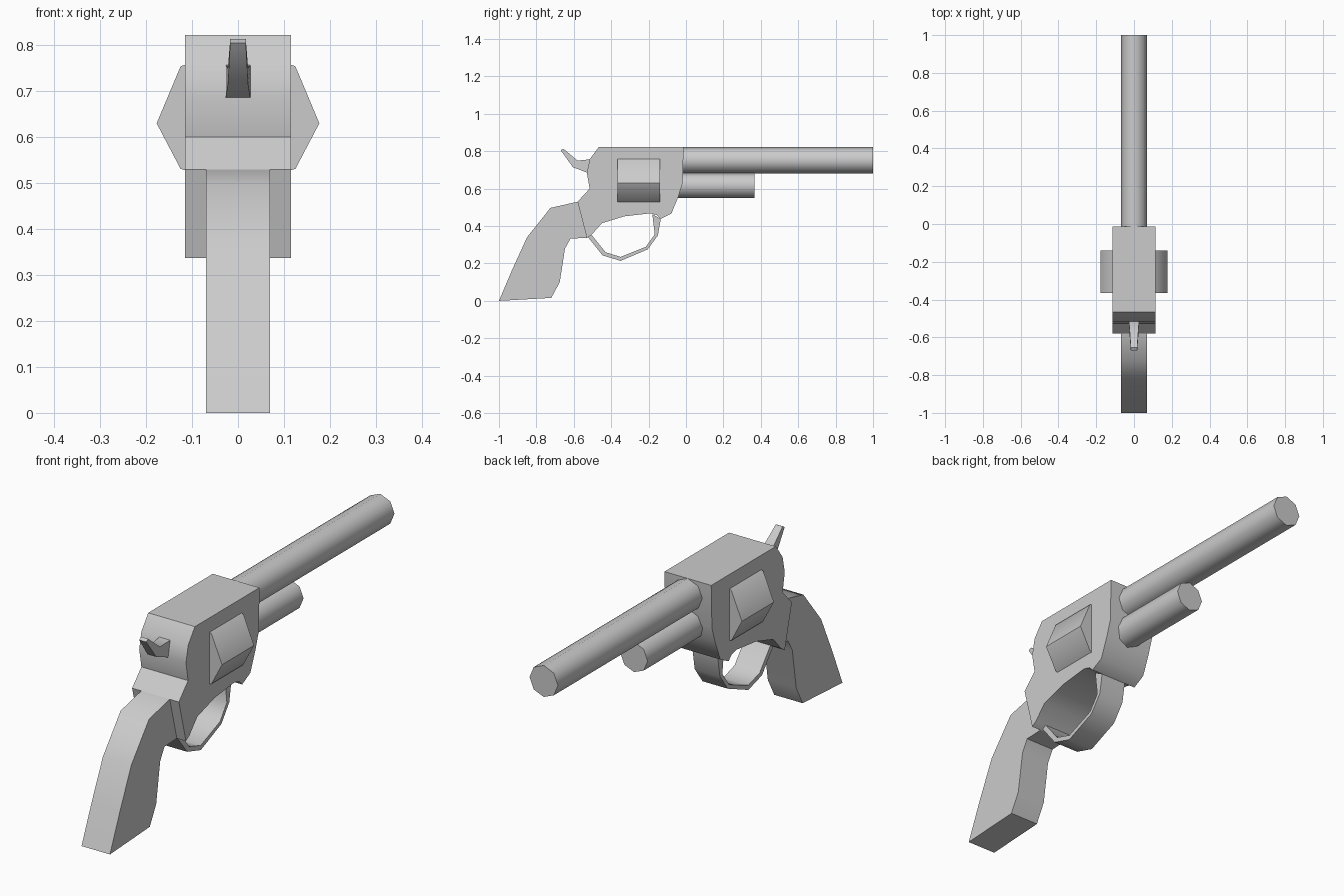
import bpy, bmesh, math

if "Cube" in bpy.data.objects:
    bpy.data.objects.remove(bpy.data.objects["Cube"])


def finish(bm, name):
    bmesh.ops.recalc_face_normals(bm, faces=bm.faces)
    mesh = bpy.data.meshes.new(name)
    bm.to_mesh(mesh)
    bm.free()
    obj = bpy.data.objects.new(name, mesh)
    bpy.context.collection.objects.link(obj)
    bpy.ops.object.select_all(action='DESELECT')
    obj.select_set(True)
    bpy.context.view_layer.objects.active = obj
    bpy.ops.object.shade_smooth_by_angle(angle=math.radians(50))
    return obj


def side_profile(name, points, half_widths):
    """Extrude a (y, z) outline symmetrically across x."""
    if isinstance(half_widths, float):
        half_widths = [half_widths] * len(points)
    bm = bmesh.new()
    left, right = ([bm.verts.new((s * w, y, z)) for (y, z), w in zip(points, half_widths)]
                   for s in (-1, 1))
    bm.faces.new(left)
    bm.faces.new(right)
    n = len(points)
    for i in range(n):
        j = (i + 1) % n
        bm.faces.new((left[i], left[j], right[j], right[i]))
    return finish(bm, name)


def prism(name, section, y0, y1):
    """Run an (x, z) cross-section along y."""
    bm = bmesh.new()
    a, b = ([bm.verts.new((x, y, z)) for x, z in section] for y in (y0, y1))
    bm.faces.new(a)
    bm.faces.new(b)
    n = len(section)
    for i in range(n):
        j = (i + 1) % n
        bm.faces.new((a[i], a[j], b[j], b[i]))
    return finish(bm, name)


def octagon(r, z):
    return [(r * math.cos(i * math.pi / 4), z + r * math.sin(i * math.pi / 4)) for i in range(8)]


# Frame
side_profile("frame", [
    (-.467, .822), (-.013, .822), (-.018, .63), (-.04, .56), (-.077, .468), (-.135, .438),
    (-.155, .458), (-.19, .468), (-.33, .452), (-.45, .415), (-.505, .353), (-.53, .337),
    (-.58, .53), (-.515, .60), (-.53, .684), (-.515, .757)], .115)

# Grip
side_profile("grip", [
    (-1, 0), (-.93, .165), (-.85, .34), (-.725, .497), (-.58, .53), (-.53, .337),
    (-.617, .333), (-.647, .28), (-.675, .10), (-.72, .016)], .07)

# Trigger guard
side_profile("trigger_guard", [
    (-.525, .342), (-.446, .243), (-.35, .214), (-.205, .275), (-.15, .35), (-.135, .438),
    (-.18, .464), (-.167, .355), (-.215, .289), (-.35, .235), (-.43, .26), (-.505, .353)], .062)

# Hammer, narrowing toward the tip
side_profile("hammer", [
    (-.67, .805), (-.655, .813), (-.58, .75), (-.51, .757), (-.525, .684), (-.605, .715)],
    [.017, .017, .022, .027, .027, .022])

# Barrel and the rod housing under it
prism("barrel", octagon(.07, .752), -.03, 1)
prism("rod_housing", octagon(.067, .617), -.06, .365)

# Rotating cylinder, bulging out of both sides of the frame
prism("cylinder", [
    (.177, .63), (.125, .754), (0, .80), (-.125, .754),
    (-.177, .63), (-.125, .531), (0, .49), (.125, .531)], -.365, -.14)
